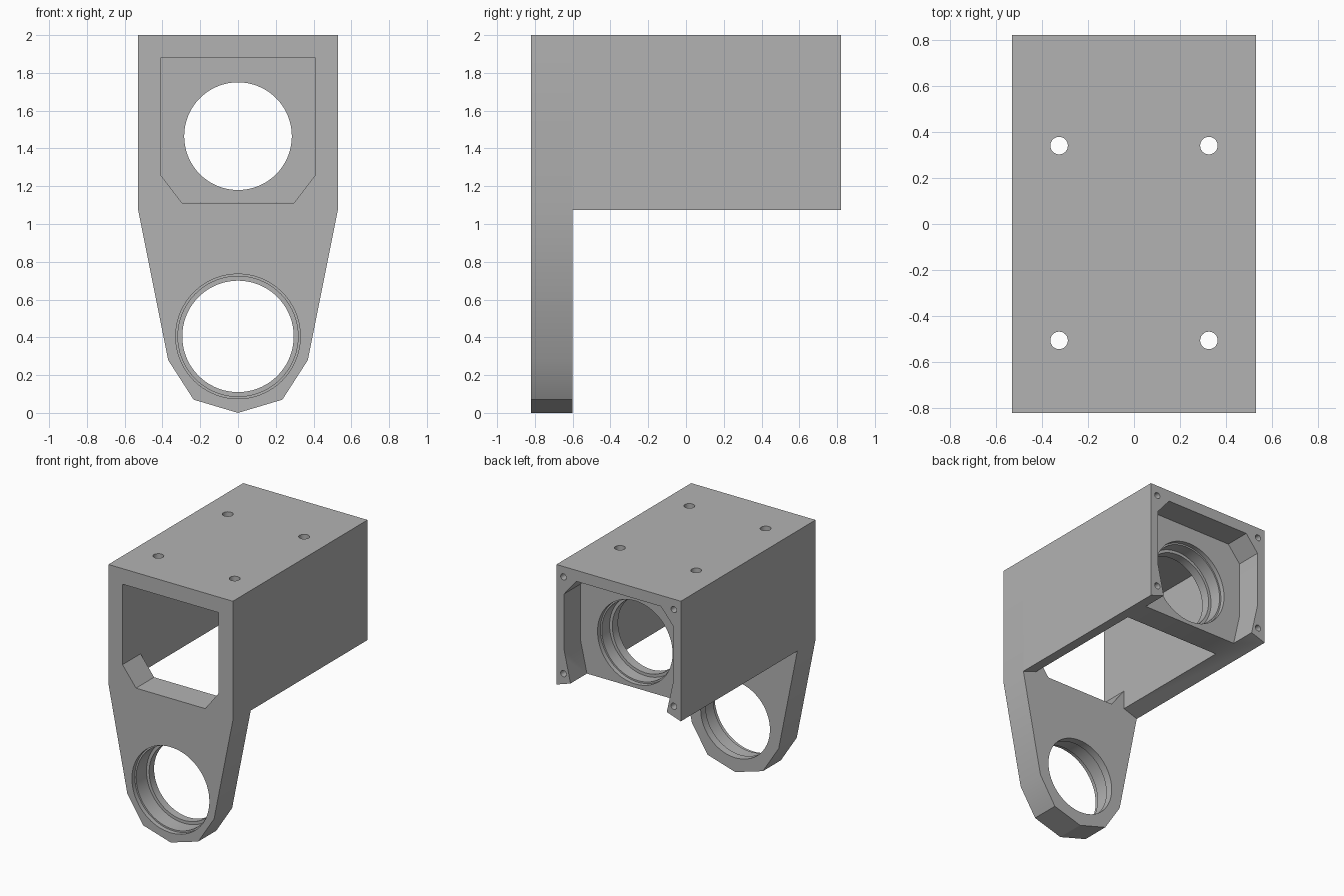
import bpy, bmesh, math

cube = bpy.data.objects.get("Cube")
if cube:
    bpy.data.objects.remove(cube, do_unlink=True)

grey = bpy.data.materials.new("plain grey")
grey.use_nodes = True
COLOUR = (0.45, 0.45, 0.45, 1)
grey.diffuse_color = COLOUR
grey.node_tree.nodes["Principled BSDF"].inputs["Base Color"].default_value = COLOUR


def extrude(name, points, a, b, axis="y"):
    """Extrude an outline from a to b: (x, z) points along y, or (x, y) points along z."""
    place = (lambda p, t: (p[0], t, p[1])) if axis == "y" else (lambda p, t: (p[0], p[1], t))
    bm = bmesh.new()
    rings = [[bm.verts.new(place(p, t)) for p in points] for t in (a, b)]
    bm.faces.new(rings[0])
    bm.faces.new(rings[1])
    for i in range(len(points)):
        j = (i + 1) % len(points)
        bm.faces.new((rings[0][i], rings[0][j], rings[1][j], rings[1][i]))
    bmesh.ops.recalc_face_normals(bm, faces=bm.faces)
    mesh = bpy.data.meshes.new(name)
    bm.to_mesh(mesh)
    bm.free()
    mesh.materials.append(grey)
    obj = bpy.data.objects.new(name, mesh)
    bpy.context.collection.objects.link(obj)
    return obj


def circle(x, y, r, n=72):
    return [(x + r * math.cos(math.tau * i / n), y + r * math.sin(math.tau * i / n)) for i in range(n)]


def mirrored(half):
    """Close an outline given by its +x half."""
    return half + [(-x, z) for x, z in reversed(half) if x > 0]


def combine(target, tool, operation="DIFFERENCE"):
    mod = target.modifiers.new("combine", "BOOLEAN")
    mod.operation, mod.solver, mod.object = operation, "EXACT", tool
    bpy.context.view_layer.objects.active = target
    bpy.ops.object.modifier_apply(modifier=mod.name)
    bpy.data.objects.remove(tool, do_unlink=True)


def stepped_bore(target, z, face, inward, steps):
    """Cut a stepped round hole; steps are (radius, depth) from the wide end."""
    for r, depth in steps:
        combine(target, extrude("bore", circle(0, z, r), face - inward * 0.01, face + inward * depth))


FRONT, BACK, PLATE_BACK, WALL_BACK = -0.82, 0.82, -0.60, 0.62

# Front plate with its tapered lower lug
plate = extrude("front_plate", mirrored(
    [(0.53, 2), (0.53, 1.08), (0.37, 0.28), (0.235, 0.07), (0, 0)]), FRONT, PLATE_BACK)
window = mirrored([(0.41, 1.88), (0.41, 1.26), (0.295, 1.11)])
combine(plate, extrude("window", window, FRONT - 0.1, PLATE_BACK + 0.1))
stepped_bore(plate, 0.405, FRONT, 1, [(0.33, 0.035), (0.318, 0.16), (0.295, 0.3)])

# Housing: channel open below, with the bearing wall near the back
housing = extrude("housing", mirrored(
    [(0.41, 1.88), (0.41, 1.115), (0.53, 1.075), (0.53, 2)])[::1], PLATE_BACK, BACK)
combine(housing, extrude("bearing_wall", mirrored([(0.45, 1.9), (0.45, 1.25), (0.41, 1.115)]),
                         0.42, BACK), "UNION")
recess = mirrored([(0.36, 1.915), (0.465, 1.79), (0.465, 1.36), (0.41, 1.115), (0.41, 0.9)])
combine(housing, extrude("recess", recess, WALL_BACK, BACK + 0.1))
stepped_bore(housing, 1.465, WALL_BACK, -1, [(0.32, 0.035), (0.308, 0.13), (0.285, 0.3)])

# Cover screw holes in the back corners, mounting holes through the top
for side in (-1, 1):
    for z in (1.175, 1.92):
        combine(housing, extrude("screw_hole", circle(side * 0.47, z, 0.024, 24), 0.65, BACK + 0.1))
    for y in (-0.505, 0.34):
        combine(housing, extrude("mount_hole", circle(side * 0.325, y, 0.038, 32), 1.8, 2.1, "z"))

# Smooth bores, sharp edges
for obj in (plate, housing):
    bpy.ops.object.select_all(action="DESELECT")
    obj.select_set(True)
    bpy.context.view_layer.objects.active = obj
    bpy.ops.object.shade_smooth_by_angle(angle=math.radians(25))
